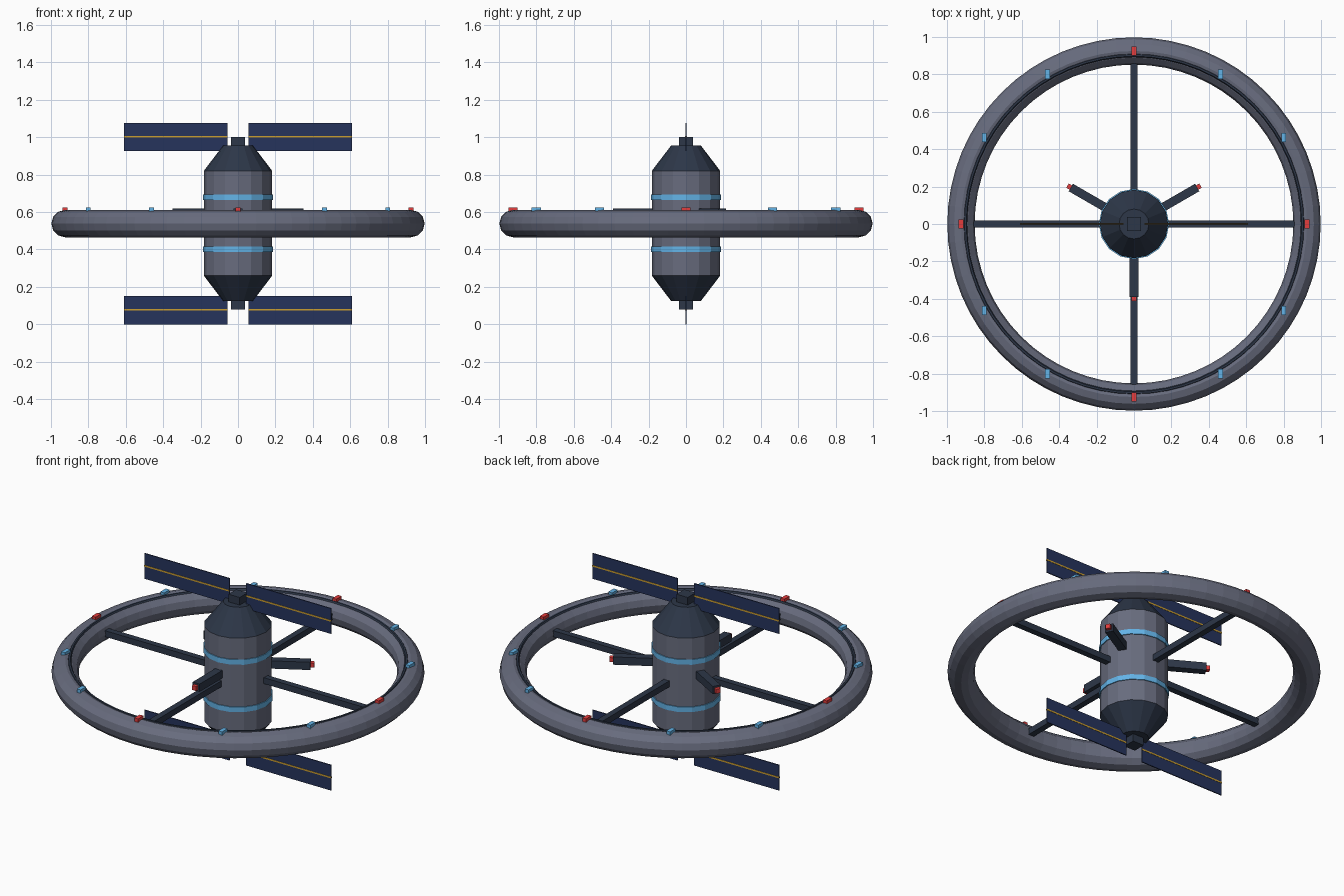
import bpy, bmesh, math
from mathutils import Matrix

if "Cube" in bpy.data.objects:
    bpy.data.objects.remove(bpy.data.objects["Cube"])


def mat(name, rgb):
    m = bpy.data.materials.new(name)
    m.diffuse_color = (*rgb, 1)
    m.use_nodes = True
    m.node_tree.nodes["Principled BSDF"].inputs["Base Color"].default_value = m.diffuse_color
    return m


HULL = mat("hull grey", (0.138, 0.150, 0.209))
DARK = mat("dark slate", (0.026, 0.038, 0.065))
BLUE = mat("light blue", (0.125, 0.451, 0.80))
RED = mat("signal red", (0.78, 0.048, 0.048))
NAVY = mat("panel navy", (0.019, 0.034, 0.107))
GOLD = mat("gold line", (0.60, 0.342, 0.03))

MID = 0.54      # height of the station's mid plane
SIDES = 16      # sides of the hub


def finish(name, bm, material):
    bmesh.ops.recalc_face_normals(bm, faces=bm.faces)
    me = bpy.data.meshes.new(name)
    bm.to_mesh(me)
    bm.free()
    me.materials.append(material)
    ob = bpy.data.objects.new(name, me)
    bpy.context.collection.objects.link(ob)
    return ob


def box(name, centre, size, material, angle=0.0):
    """Box placed at centre, then turned about the z axis."""
    bm = bmesh.new()
    bmesh.ops.create_cube(bm, size=1)
    bm.transform(Matrix.Rotation(angle, 4, 'Z') @ Matrix.Translation(centre)
                 @ Matrix.Diagonal((*size, 1)))
    return finish(name, bm, material)


def drum(name, r1, r2, z1, z2, material):
    bm = bmesh.new()
    bmesh.ops.create_cone(bm, cap_ends=True, segments=SIDES, radius1=r1,
                          radius2=r2, depth=z2 - z1)
    bm.transform(Matrix.Translation((0, 0, (z1 + z2) / 2)))
    return finish(name, bm, material)


def torus(name, major, minor, z, n_major, n_minor, material):
    bm = bmesh.new()
    rings = []
    for i in range(n_major):
        a = math.tau * i / n_major
        ring = []
        for j in range(n_minor):
            b = math.tau * j / n_minor
            r = major + minor * math.cos(b)
            ring.append(bm.verts.new((r * math.cos(a), r * math.sin(a),
                                      z + minor * math.sin(b))))
        rings.append(ring)
    for i in range(n_major):
        p, q = rings[i], rings[(i + 1) % n_major]
        for j in range(n_minor):
            k = (j + 1) % n_minor
            bm.faces.new((p[j], q[j], q[k], p[k]))
    return finish(name, bm, material)


# Hub: body, tapered ends, blue bands and end blocks
drum("hub_body", 0.183, 0.183, 0.26, 0.82, HULL)
drum("hub_top_cone", 0.183, 0.08, 0.82, 0.955, DARK)
drum("hub_bottom_cone", 0.08, 0.183, 0.125, 0.26, DARK)
for label, z in (("upper", 0.68), ("lower", 0.40)):
    drum(label + "_hub_band", 0.188, 0.188, z - 0.015, z + 0.015, BLUE)
box("top_port", (0, 0, 0.975), (0.074, 0.074, 0.05), DARK)
box("bottom_port", (0, 0, 0.105), (0.074, 0.074, 0.05), DARK)

# Habitat ring with a thin dark rail along its upper inner side
torus("habitat_ring", 0.925, 0.073, MID - 0.002, 64, 12, HULL)
torus("ring_rail", 0.902, 0.010, MID + 0.062, 64, 6, DARK)

# Spokes
for i in range(4):
    box(f"spoke_{i + 1}", (0.51, 0, MID), (0.70, 0.036, 0.036), DARK,
        i * math.pi / 2)

# Docking arms with red tips
for i in range(3):
    a = math.radians(30 + 120 * i)
    box(f"docking_arm_{i + 1}", (0.275, 0, 0.597), (0.23, 0.046, 0.046), DARK, a)
    box(f"arm_light_{i + 1}", (0.398, 0, 0.597), (0.025, 0.026, 0.026), RED, a)

# Lights on top of the ring, all aligned with the axes
for i in range(12):
    a = math.radians(30 * i)
    box(f"ring_light_{i + 1}",
        (0.925 * math.cos(a), 0.925 * math.sin(a), 0.613),
        (0.025, 0.05, 0.024), BLUE if i % 3 else RED)

# Solar panels with a gold centre line
for label, z in (("top", 1.0), ("bottom", 0.075)):
    for side, s in (("left", -1), ("right", 1)):
        box(f"{label}_{side}_panel", (s * 0.3325, 0, z), (0.555, 0.006, 0.15), NAVY)
        box(f"{label}_{side}_panel_line", (s * 0.3325, 0, z + 0.002),
            (0.555, 0.009, 0.009), GOLD)
